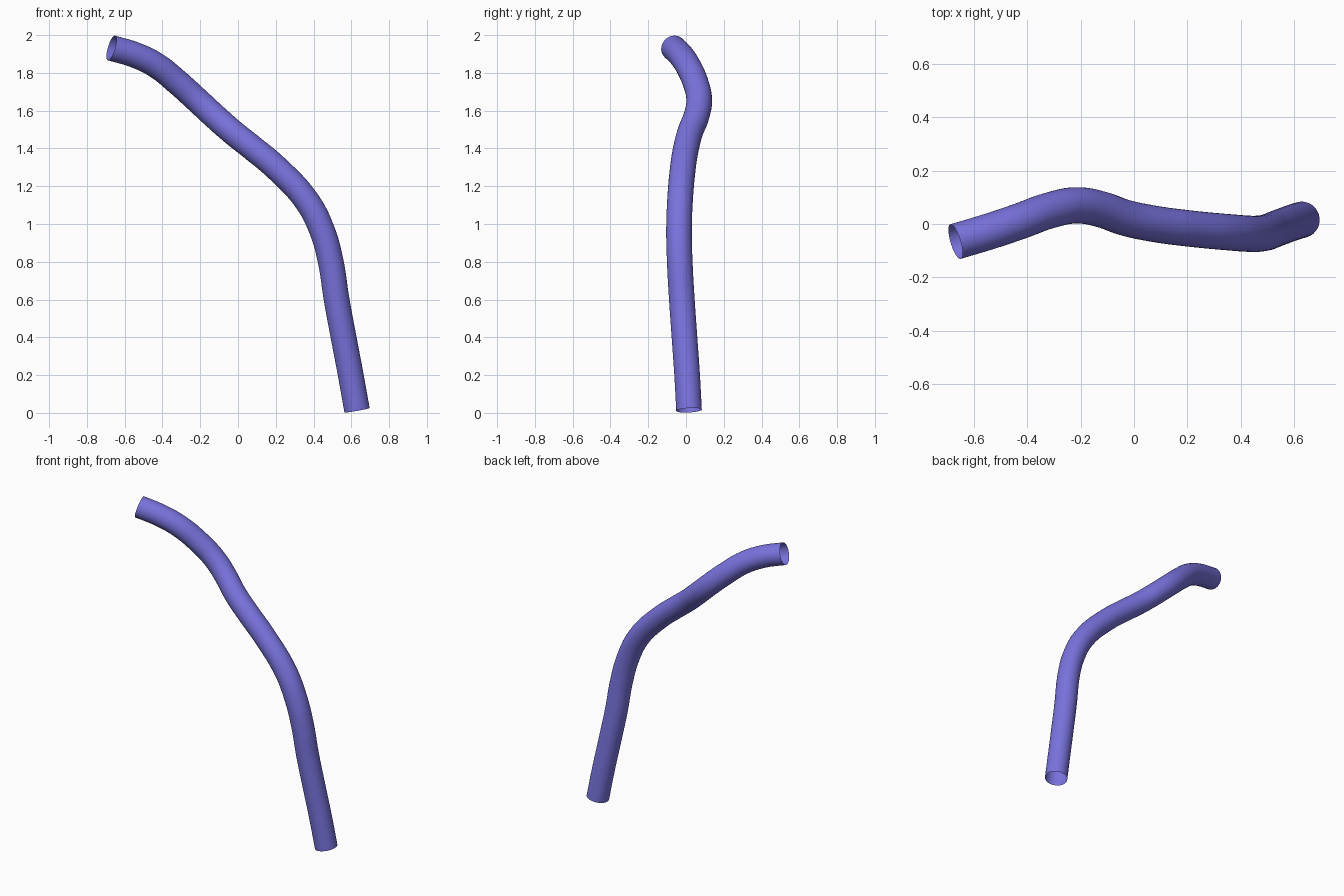
import bpy

if "Cube" in bpy.data.objects:
    bpy.data.objects.remove(bpy.data.objects["Cube"])

# Centreline of the bent pipe, bottom to top
path = [
    (0.63, 0.016, 0.014), (0.597, 0.006, 0.2), (0.559, -0.008, 0.4),
    (0.522, -0.022, 0.6), (0.491, -0.033, 0.8), (0.447, -0.037, 0.96),
    (0.368, -0.032, 1.117), (0.2, -0.016, 1.3), (0.08, 0.0, 1.4),
    (-0.035, 0.024, 1.492), (-0.12, 0.054, 1.567), (-0.215, 0.07, 1.655),
    (-0.32, 0.05, 1.75), (-0.43, 0.01, 1.838), (-0.54, -0.027, 1.893),
    (-0.67, -0.066, 1.932),
]

curve = bpy.data.curves.new("pipe", "CURVE")
curve.dimensions = "3D"
curve.bevel_depth = 0.068
curve.bevel_resolution = 14
curve.resolution_u = 6
curve.use_fill_caps = False          # both ends are open
spline = curve.splines.new("BEZIER")
spline.bezier_points.add(len(path) - 1)
for point, co in zip(spline.bezier_points, path):
    point.co = co
    point.handle_left_type = point.handle_right_type = "AUTO"

pipe = bpy.data.objects.new("pipe", curve)
bpy.context.collection.objects.link(pipe)
bpy.context.view_layer.objects.active = pipe
pipe.select_set(True)
bpy.ops.object.convert(target="MESH")
bpy.ops.object.shade_smooth()

# Violet finish
violet = bpy.data.materials.new("violet")
violet.diffuse_color = (0.19, 0.17, 0.72, 1)
violet.use_nodes = True
violet.node_tree.nodes["Principled BSDF"].inputs["Base Color"].default_value = violet.diffuse_color
pipe.data.materials.clear()
pipe.data.materials.append(violet)
